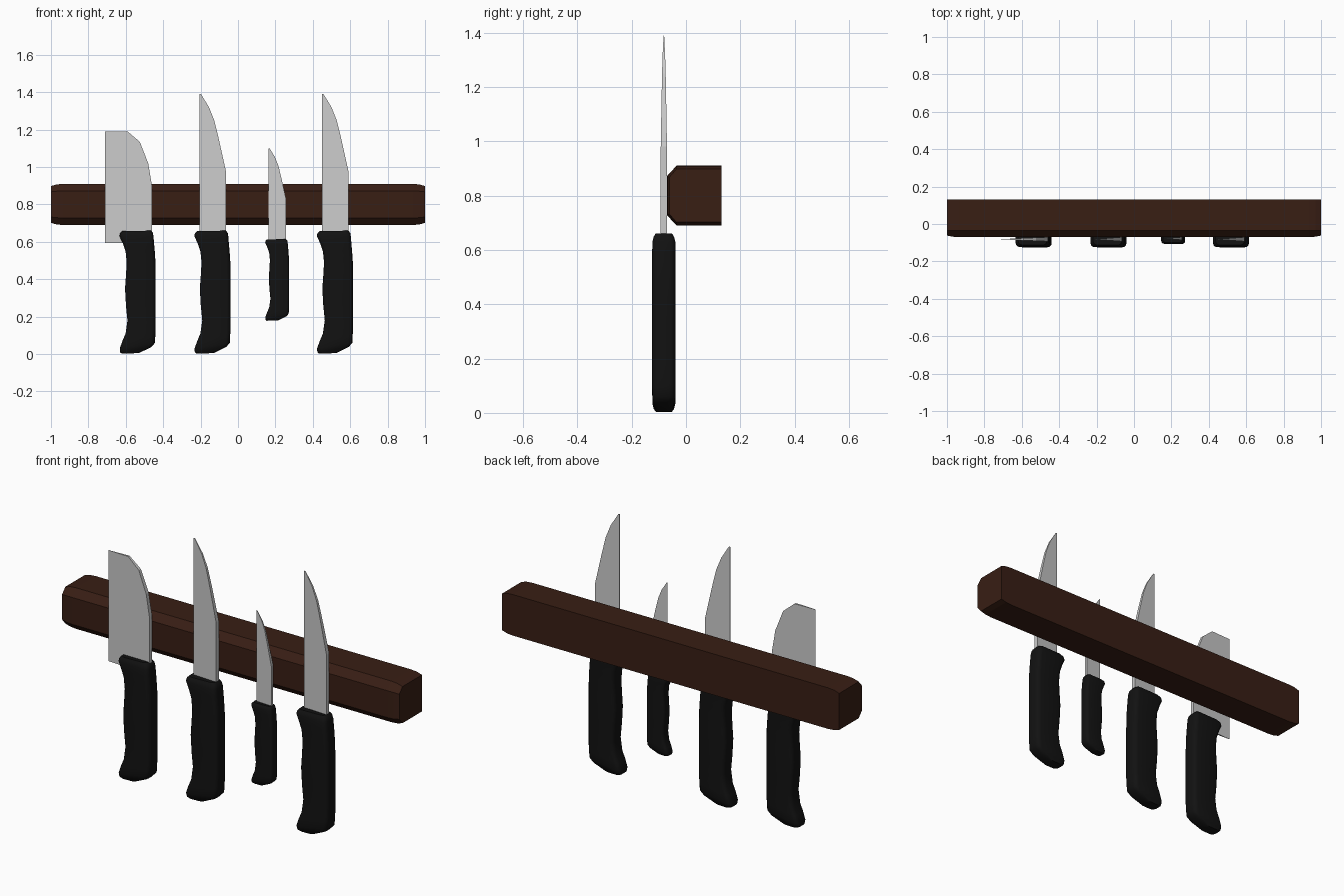
import bpy, bmesh, math

if "Cube" in bpy.data.objects:
    bpy.data.objects.remove(bpy.data.objects["Cube"])

def material(name, col):
    m = bpy.data.materials.new(name)
    m.diffuse_color = (*col, 1)
    m.use_nodes = True
    m.node_tree.nodes["Principled BSDF"].inputs["Base Color"].default_value = m.diffuse_color
    return m

WOOD = material("dark_wood", (0.04, 0.013, 0.007))
BLACK = material("black_grip", (0.006, 0.006, 0.006))

def make(name, bm, mat=None, smooth=None):
    bmesh.ops.recalc_face_normals(bm, faces=bm.faces)
    me = bpy.data.meshes.new(name)
    bm.to_mesh(me)
    bm.free()
    ob = bpy.data.objects.new(name, me)
    bpy.context.collection.objects.link(ob)
    if mat:
        me.materials.append(mat)
    if smooth:
        bpy.ops.object.select_all(action='DESELECT')
        ob.select_set(True)
        bpy.context.view_layer.objects.active = ob
        bpy.ops.object.shade_smooth_by_angle(angle=math.radians(smooth))
    return ob

def loft(name, rings, mat=None, smooth=None):
    bm = bmesh.new()
    vs = [[bm.verts.new(p) for p in r] for r in rings]
    for a, b in zip(vs, vs[1:]):
        for i in range(len(a)):
            j = (i + 1) % len(a)
            bm.faces.new((a[i], a[j], b[j], b[i]))
    bm.faces.new(vs[0][::-1])
    bm.faces.new(vs[-1])
    return make(name, bm, mat, smooth)

# wooden wall rail with chamfered front and slightly tapered ends
def rail_ring(x, inset):
    half = [(0.13, 0.11 - inset), (-0.035, 0.11 - inset), (-0.07 + inset * 0.7, 0.072 - inset * 0.4)]
    sec = half + [(y, -z) for y, z in reversed(half)]
    return [(x, y, 0.80 + z) for y, z in sec]

loft("wall_rail", [rail_ring(x, i) for x, i in
     [(-1, .012), (-.97, .003), (-.935, 0), (.935, 0), (.97, .003), (1, .012)]], WOOD)

# handle stations: left x, left z, right x, right z, half thickness (z = 0 at handle top)
HANDLE = [(-.017, -.657, .075, -.655, .029), (-.026, -.65, .142, -.622, .037),
          (-.027, -.63, .161, -.60, .042), (-.013, -.59, .163, -.56, .043),
          (.004, -.55, .165, -.53, .043), (.014, -.48, .165, -.47, .043),
          (.006, -.40, .165, -.40, .043), (.001, -.31, .165, -.31, .043),
          (.006, -.24, .165, -.24, .043), (.010, -.17, .164, -.17, .043),
          (.004, -.11, .160, -.11, .043), (-.012, -.065, .156, -.065, .043),
          (-.028, -.03, .153, -.03, .042), (-.026, -.015, .150, -.012, .038),
          (-.014, -.003, .140, 0, .031)]
KITCHEN = [(0, -.06), (0, .73), (.007, .73), (.05, .66), (.078, .59), (.10, .50), (.14, .32), (.14, -.06)]
CLEAVER = [(-.105, -.065), (-.105, .53), (.015, .53), (.08, .475), (.125, .36), (.145, .24), (.145, -.065)]
T = 0.0115   # half thickness of the blade spine

def handle_ring(s):
    xl, zl, xr, zr, h = s
    w, r = xr - xl, 0.022
    ring = []
    for k, (cx, cy) in enumerate([(w - r, h - r), (r, h - r), (r, r - h), (w - r, r - h)]):
        for n in range(4):
            a = math.radians(90 * k + 30 * n)
            f = (cx + r * math.cos(a)) / w
            ring.append((xl + f * w, cy + r * math.sin(a) - T, zl + f * (zr - zl)))
    return ring

def knife(name, x0, top, scale, blade):
    # wedge blade: thin cutting edge on the left, thick spine on the right
    lo = min(p[0] for p in blade)
    width = max(p[0] for p in blade) - lo
    rings = [[(x, -T + s * (0.0006 + (T - 0.0006) * (x - lo) / width), z) for x, z in blade]
             for s in (-1, 1)]
    parts = [loft(name + "_blade", rings),
             loft(name + "_handle", [handle_ring(s) for s in HANDLE], BLACK, 40)]
    for ob in parts:
        ob.location = (x0, -0.07, top)
        ob.scale = (scale,) * 3

knife("cleaver", -0.605, 0.66, 1, CLEAVER)
knife("chef_knife", -0.205, 0.66, 1, KITCHEN)
knife("paring_knife", 0.164, 0.615, 0.665, KITCHEN)
knife("carving_knife", 0.45, 0.66, 1, KITCHEN)
